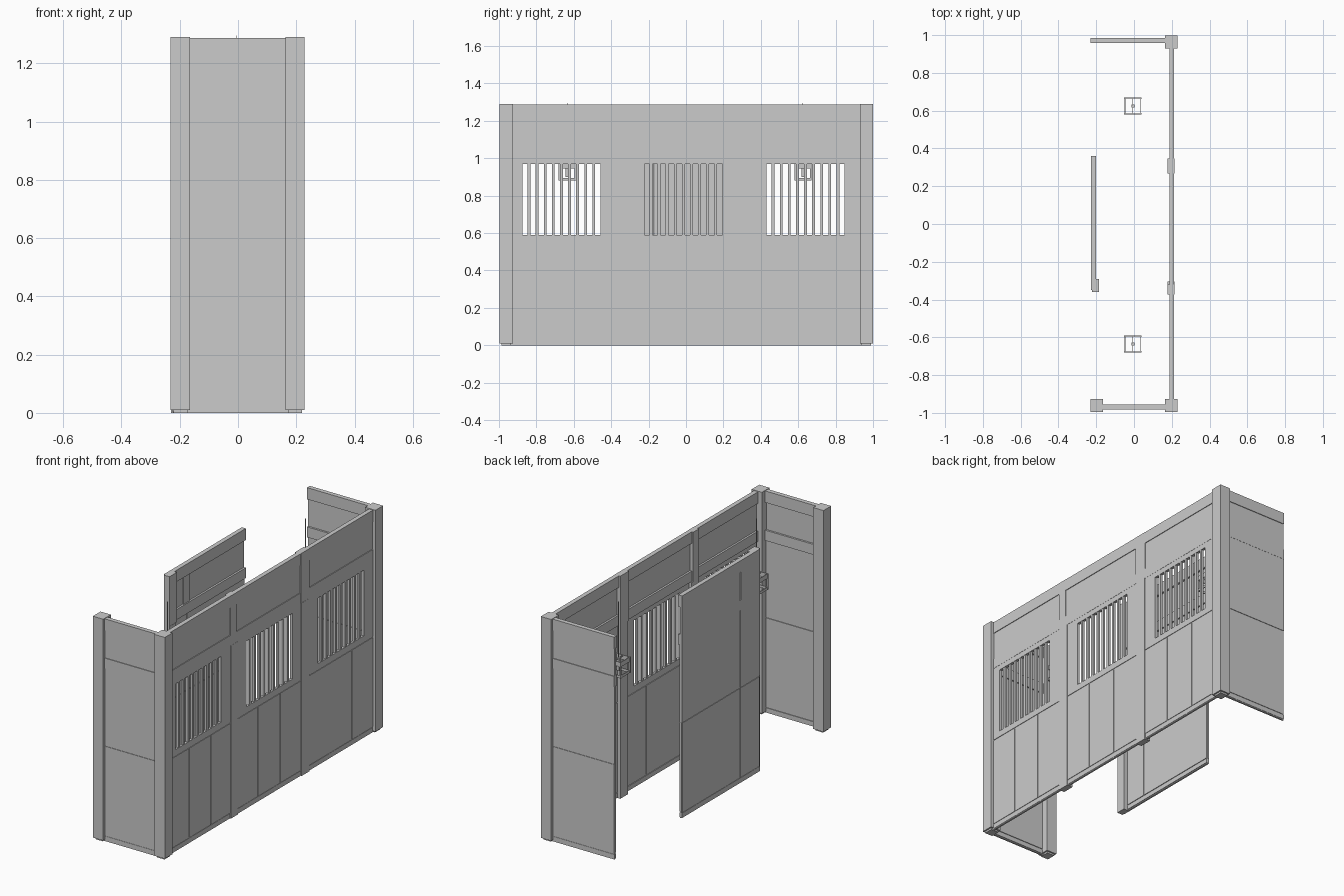
import bpy
import bmesh

cube = bpy.data.objects.get("Cube")
if cube:
    bpy.data.objects.remove(cube, do_unlink=True)

grey = bpy.data.materials.new("plain_grey")
grey.use_nodes = True
COLOUR = (0.6, 0.6, 0.6, 1)
grey.diffuse_color = COLOUR
grey.node_tree.nodes["Principled BSDF"].inputs["Base Color"].default_value = COLOUR


def add_box(bm, xs, ys, zs):
    verts = bmesh.ops.create_cube(bm, size=1)["verts"]
    for v in verts:
        for i, (lo, hi) in enumerate((xs, ys, zs)):
            v.co[i] = (lo + hi) / 2 + v.co[i] * abs(hi - lo)


def finish(name, bm):
    mesh = bpy.data.meshes.new(name)
    bm.to_mesh(mesh)
    bm.free()
    mesh.materials.append(grey)
    obj = bpy.data.objects.new(name, mesh)
    bpy.context.collection.objects.link(obj)
    return obj


class Wall:
    """Collects boards laid on a wall; depth runs inward from the outer face."""

    def __init__(self, name, axis, outer, inward):
        self.name, self.axis, self.outer, self.inward = name, axis, outer, inward
        self.bm = bmesh.new()

    def board(self, a, b, z0, z1, d0, d1):
        depth = sorted((self.outer + self.inward * d0, self.outer + self.inward * d1))
        if self.axis == "y":
            add_box(self.bm, depth, (a, b), (z0, z1))
        else:
            add_box(self.bm, (a, b), depth, (z0, z1))

    def top_and_base(self, a, b, seams):
        self.board(a, b, 1.22, 1.287, 0, 0.026)       # top rail
        self.board(a, b, 1.06, 1.22, 0.004, 0.015)    # recessed band
        self.board(a, b, 1.0, 1.06, 0, 0.026)         # middle rail
        self.board(a, b, 0, 0.56, 0.004, 0.014)       # backing
        self.board(a, b, 0.005, 0.03, 0.002, 0.018)   # skirting
        cuts = [a] + seams + [b]
        for p, q in zip(cuts, cuts[1:]):              # lower boards
            self.board(p + 0.002, q - 0.002, 0.034, 0.55, 0.001, 0.018)

    def solid_panel(self, a, b):
        self.board(a, b, 0.555, 1.0, 0.001, 0.018)

    def barred_panel(self, a, b, first, count=10, pitch=0.0433, gap=0.028):
        end = first + pitch * (count - 1) + gap
        for p, q in ((a, first), (end, b)):
            self.board(p, q, 0.555, 1.0, 0.001, 0.018)
        for z0, z1 in ((0.555, 0.59), (0.97, 1.0)):
            self.board(first, end, z0, z1, 0.001, 0.018)
        for i in range(count - 1):
            p = first + pitch * i + gap
            self.board(p, p + pitch - gap, 0.59, 0.97, 0.002, 0.016)

    def done(self):
        return finish(self.name, self.bm)


# Long wall: three bays with barred windows
long_wall = Wall("long_wall", "y", 0.213, -1)
for a, b, first in ((-0.94, -0.36, -0.875), (-0.33, 0.29, -0.223), (0.33, 0.94, 0.43)):
    third = (b - a) / 3
    long_wall.top_and_base(a, b, [a + third, a + 2 * third])
    long_wall.barred_panel(a, b, first)
long_wall.done()

# Short end walls
for name, outer, inward, a, b in (("front_end_wall", -0.982, 1, -0.18, 0.18),
                                  ("back_end_wall", 0.985, -1, -0.23, 0.18)):
    end_wall = Wall(name, "x", outer, inward)
    end_wall.top_and_base(a, b, [])
    end_wall.solid_panel(a, b)
    end_wall.done()

# Freestanding wall with a batten and a flat outer skin
side_wall = Wall("freestanding_wall", "y", -0.228, 1)
side_wall.top_and_base(-0.35, 0.36, [-0.17])
side_wall.solid_panel(-0.35, -0.172)
side_wall.solid_panel(-0.168, 0.36)
side_wall.board(-0.35, -0.175, 1.06, 1.22, 0, 0.014)
side_wall.board(-0.165, 0.36, 1.06, 1.22, 0, 0.014)
side_wall.board(-0.2, -0.14, 1.06, 1.22, 0.008, 0.02)
side_wall.done()

# Corner posts with small feet
for name, x, y in (("front_left_post", 0.196, -0.961), ("back_left_post", 0.196, 0.964),
                   ("front_right_post", -0.198, -0.961)):
    bm = bmesh.new()
    for r, z0, z1 in ((0.033, 0.01, 1.29), (0.024, 0, 0.01)):
        add_box(bm, (x - r, x + r), (y - r - 0.002, y + r + 0.002), (z0, z1))
    finish(name, bm)

# Intermediate posts, narrower above the middle rail
for name, x0, x1, a, b, c, d in (
        ("front_bay_post", 0.178, 0.215, -0.373, -0.305, -0.373, -0.32),
        ("back_bay_post", 0.178, 0.215, 0.275, 0.346, 0.268, 0.346),
        ("freestanding_wall_post", -0.222, -0.185, -0.36, -0.305, -0.36, -0.292)):
    bm = bmesh.new()
    add_box(bm, (x0, x1), (a, b), (0, 1.0))
    add_box(bm, (x0, x1 - 0.001), (c, d), (1.0, 1.287))
    finish(name, bm)

# Hanging lanterns: two square rings, corner bars, hanger and cord
for name, y in (("front_lantern", -0.635), ("back_lantern", 0.625)):
    bm = bmesh.new()
    x, r, t = -0.006, 0.042, 0.004
    for z0, z1 in ((0.88, 0.895), (0.945, 0.972)):
        for s in (-1, 1):
            add_box(bm, (x - r, x + r), (y + s * r - t / 2, y + s * r + t / 2), (z0, z1))
            add_box(bm, (x + s * r - t / 2, x + s * r + t / 2), (y - r, y + r), (z0, z1))
    for sx in (-1, 1):
        for sy in (-1, 1):
            cx, cy = x + sx * r, y + sy * r
            add_box(bm, (cx - t, cx + t), (cy - t, cy + t), (0.88, 0.972))
    add_box(bm, (x - 0.002, x + 0.002), (y - r, y + r), (0.966, 0.972))
    add_box(bm, (x - 0.008, x + 0.008), (y - 0.008, y + 0.008), (0.9, 0.972))
    add_box(bm, (x - 0.0015, x + 0.0015), (y - 0.0015, y + 0.0015), (0.97, 1.296))
    finish(name, bm)
